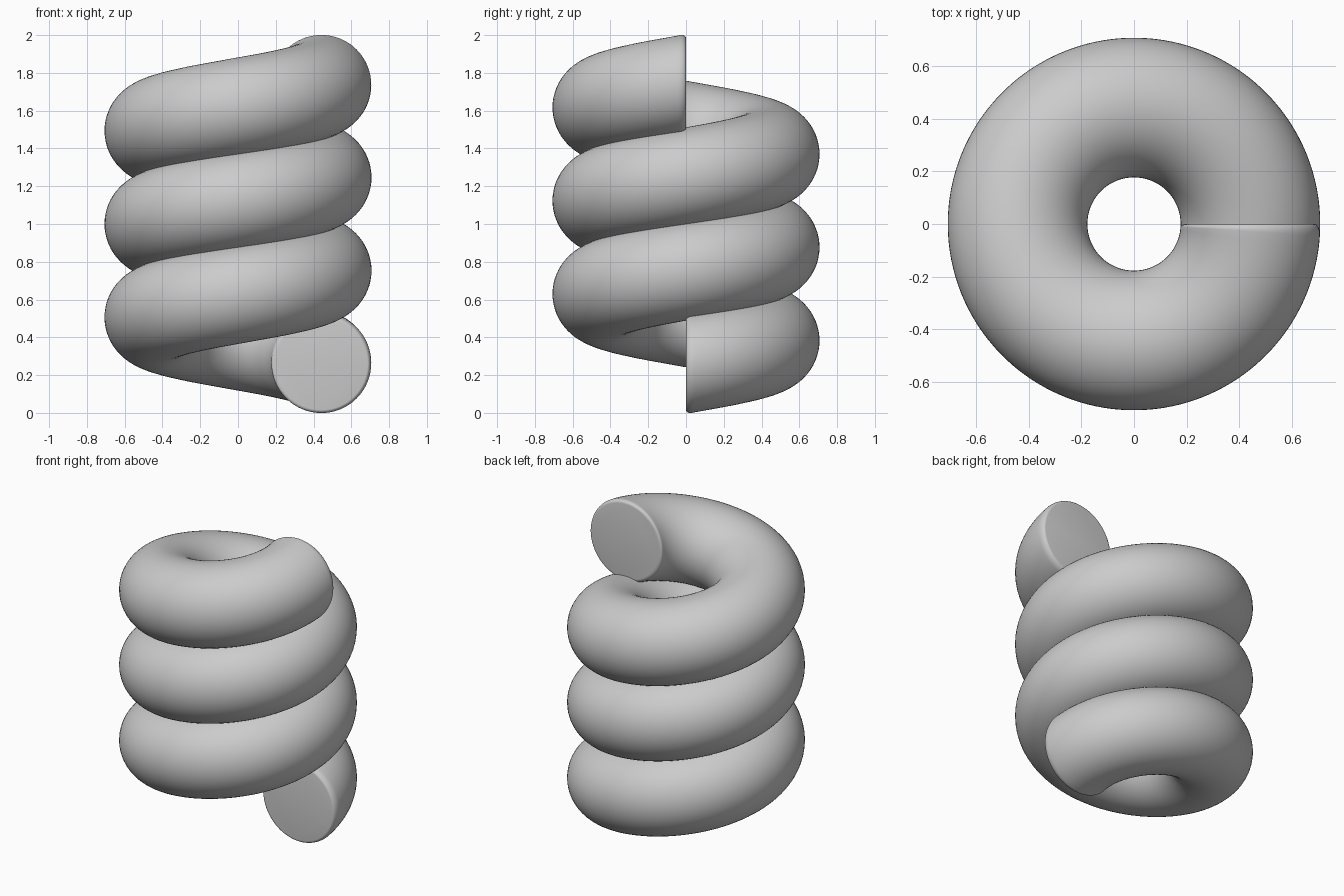
import bpy, bmesh
from math import sin, cos, pi, tau

cube = bpy.data.objects.get("Cube")
if cube:
    bpy.data.objects.remove(cube, do_unlink=True)

TURNS, PITCH = 3, 0.4935      # coil count and rise per turn
COIL_R, TUBE_R = 0.442, 0.265
SIDES, STEPS = 64, 96         # around the tube, along one turn
EDGE_ANGLE, EDGE_R, EDGE_STEPS = 0.065, 0.022, 6   # rounded rim of the ends
TOTAL = TURNS * tau

grey = bpy.data.materials.new("plain grey")
grey.use_nodes = True
grey.diffuse_color = (0.6, 0.6, 0.6, 1)
grey.node_tree.nodes["Principled BSDF"].inputs["Base Color"].default_value = grey.diffuse_color


def ring(bm, angle, radius):
    """Upright circle of the tube at one angle of the helix."""
    verts = []
    for i in range(SIDES):
        a = tau * i / SIDES
        d = COIL_R + radius * cos(a)
        z = 1 + PITCH * (angle - TOTAL / 2) / tau + radius * sin(a)
        verts.append(bm.verts.new((d * cos(angle), d * sin(angle), z)))
    return verts


# Stations along the helix: rounded start, body, rounded end
rim = []
for k in range(EDGE_STEPS):
    q = pi / 2 * k / EDGE_STEPS
    rim.append((EDGE_ANGLE * (1 - cos(q)), TUBE_R - EDGE_R * (1 - sin(q))))
count = TURNS * STEPS
body = [(EDGE_ANGLE + (TOTAL - 2 * EDGE_ANGLE) * k / count, TUBE_R)
        for k in range(count + 1)]
stations = rim + body + [(TOTAL - a, r) for a, r in reversed(rim)]

# Skin the rings and close both ends
bm = bmesh.new()
rings = [ring(bm, a, r) for a, r in stations]
for low, high in zip(rings, rings[1:]):
    for i in range(SIDES):
        j = (i + 1) % SIDES
        bm.faces.new((low[i], low[j], high[j], high[i]))
bm.faces.new(rings[0])
bm.faces.new(rings[-1])
bmesh.ops.recalc_face_normals(bm, faces=bm.faces[:])

mesh = bpy.data.meshes.new("spring_coil")
bm.to_mesh(mesh)
bm.free()
mesh.materials.append(grey)
coil = bpy.data.objects.new("spring_coil", mesh)
bpy.context.collection.objects.link(coil)

# Smooth tube and rims
bpy.ops.object.select_all(action="DESELECT")
coil.select_set(True)
bpy.context.view_layer.objects.active = coil
bpy.ops.object.shade_smooth_by_angle(angle=pi / 4)
